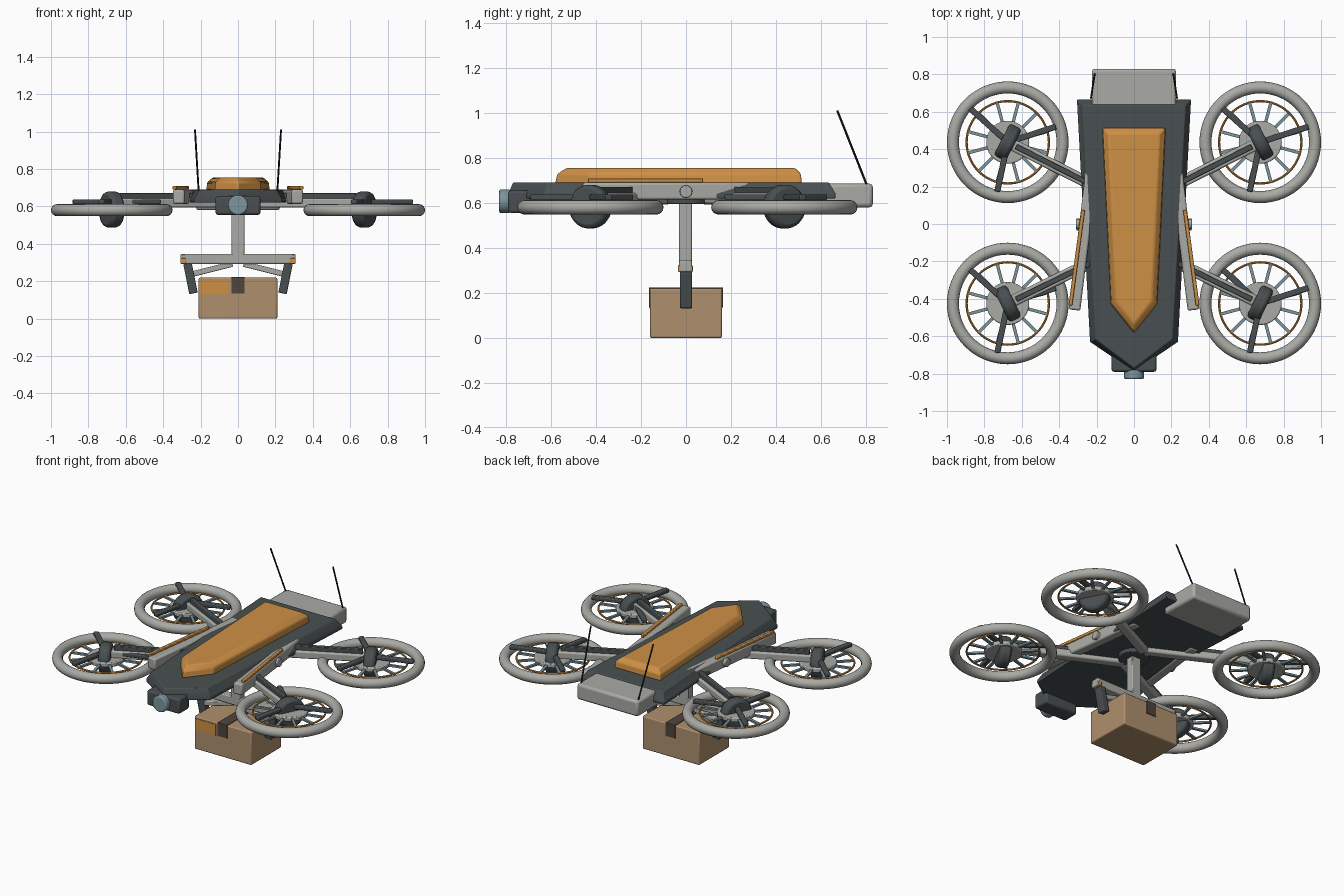
import bpy, bmesh, math
from mathutils import Vector, Matrix

cube = bpy.data.objects.get("Cube")
if cube:
    bpy.data.objects.remove(cube)


def material(name, r, g, b):
    m = bpy.data.materials.new(name)
    m.use_nodes = True
    m.diffuse_color = (r, g, b, 1)
    m.node_tree.nodes["Principled BSDF"].inputs["Base Color"].default_value = (r, g, b, 1)
    return m


ORANGE = material("orange", .62, .28, .06)
GREY = material("light grey", .40, .40, .375)
DARK = material("charcoal", .066, .078, .082)
CARD = material("cardboard", .43, .28, .155)
BLUE = material("blue grey", .20, .30, .34)
TAPE = material("brown tape", .08, .06, .045)
BLACK = material("black", .015, .016, .018)


def finish(name, bm, mat, bevel=0.0, matrix=None):
    """Turn a bmesh into a shaded object, with optional rounded edges."""
    if matrix:
        bm.transform(matrix)
    bmesh.ops.recalc_face_normals(bm, faces=bm.faces)
    me = bpy.data.meshes.new(name)
    bm.to_mesh(me)
    bm.free()
    me.materials.append(mat)
    ob = bpy.data.objects.new(name, me)
    bpy.context.collection.objects.link(ob)
    if bevel:
        mod = ob.modifiers.new("bevel", "BEVEL")
        mod.width, mod.segments, mod.limit_method = bevel, 2, 'ANGLE'
    bpy.ops.object.select_all(action='DESELECT')
    bpy.context.view_layer.objects.active = ob
    ob.select_set(True)
    bpy.ops.object.shade_smooth_by_angle(angle=math.radians(35))
    return ob


def box(name, lo, hi, mat, bevel=0.0):
    lo, hi = Vector(lo), Vector(hi)
    bm = bmesh.new()
    bmesh.ops.create_cube(bm, size=1)
    return finish(name, bm, mat, bevel,
                  Matrix.Translation((lo + hi) / 2) @ Matrix.Diagonal((*(hi - lo), 1)))


def along(a, b):
    """Frame at the middle of a-b: local x runs along it, local z stays upward."""
    x = (b - a).normalized()
    up = Vector((0, 1, 0)) if abs(x.z) > .9 else Vector((0, 0, 1))
    y = up.cross(x).normalized()
    m = Matrix((x, y, x.cross(y))).transposed().to_4x4()
    return Matrix.Translation((a + b) / 2) @ m


def beam(name, a, b, width, height, mat, bevel=0.0):
    a, b = Vector(a), Vector(b)
    bm = bmesh.new()
    bmesh.ops.create_cube(bm, size=1)
    return finish(name, bm, mat, bevel,
                  along(a, b) @ Matrix.Diagonal(((b - a).length, width, height, 1)))


def rod(name, a, b, radius, mat, sides=32, bevel=0.0):
    a, b = Vector(a), Vector(b)
    bm = bmesh.new()
    bmesh.ops.create_cone(bm, cap_ends=True, segments=sides, radius1=radius,
                          radius2=radius, depth=(b - a).length)
    return finish(name, bm, mat, bevel, along(a, b) @ Matrix.Rotation(math.pi / 2, 4, 'Y'))


def ring(name, centre, major, minor, mat, n=64, k=16):
    bm = bmesh.new()
    rows = []
    for i in range(n):
        turn = Matrix.Rotation(math.tau * i / n, 3, 'Z')
        rows.append([bm.verts.new(turn @ Vector((major + minor * math.cos(math.tau * j / k), 0,
                                                 minor * math.sin(math.tau * j / k))))
                     for j in range(k)])
    for i in range(n):
        p, q = rows[i], rows[(i + 1) % n]
        for j in range(k):
            bm.faces.new((p[j], q[j], q[(j + 1) % k], p[(j + 1) % k]))
    return finish(name, bm, mat, 0, Matrix.Translation(centre))


def hull(name, layers, mat, bevel):
    """Loft pointed outlines: each layer is z, rear x, rear y, shoulder x, shoulder y, tip y."""
    bm = bmesh.new()
    rows = []
    for z, rx, ry, sx, sy, tip in layers:
        pts = [(rx, ry), (-rx, ry), (-sx, sy), (0, tip), (sx, sy)]
        rows.append([bm.verts.new((x, y, z)) for x, y in pts])
    bm.faces.new(rows[0])
    bm.faces.new(rows[-1])
    for p, q in zip(rows, rows[1:]):
        for i in range(len(p)):
            j = (i + 1) % len(p)
            bm.faces.new((p[i], p[j], q[j], q[i]))
    return finish(name, bm, mat, bevel)


# Body shell, top cover, rear battery, camera
hull("body_shell", [(.62, .305, .665, .235, -.63, -.79),
                    (.64, .305, .665, .235, -.63, -.79),
                    (.69, .275, .635, .205, -.615, -.77)], DARK, .004)
hull("top_cover", [(.685, .17, .515, .125, -.43, -.585),
                   (.73, .165, .51, .12, -.425, -.575),
                   (.755, .135, .485, .095, -.41, -.535)], ORANGE, .008)
box("battery", (-.225, .55, .58), (.225, .83, .685), GREY, .015)
box("camera_housing", (-.12, -.79, .555), (.12, -.68, .655), DARK, .012)
rod("camera_lens", (0, -.83, .607), (0, -.78, .607), .053, BLUE, 32, .008)

# Side rails, accents, pivots and antennas
for s, side in ((1, "left"), (-1, "right")):
    beam("rail_" + side, (s * .318, -.46, .652), (s * .225, .30, .652), .062, .076, GREY, .01)
    beam("rail_accent_" + side, (s * .34, -.435, .70), (s * .272, .075, .70), .02, .018, ORANGE, .004)
    rod("rail_pivot_" + side, (s * .22, 0, .65), (s * .31, 0, .65), .028, GREY, 24, .004)
    rod("antenna_" + side, (s * .21, .805, .675), (s * .23, .672, 1.01), .005, BLACK, 8)


def rotor(tag, sx, cy):
    """One arm with its shrouded fan, propeller and motor."""
    c = Vector((sx * .675, cy, 0))
    root = Vector((0, math.copysign(.095, cy), 0))
    d = (c - root).normalized()

    def at(v, z):
        return v + Vector((0, 0, z))

    beam("arm_" + tag, at(root, .618), at(c - d * .03, .618), .062, .05, GREY, .01)
    beam("arm_strip_" + tag, at(c - d * .52, .655), at(c - d * .05, .655), .028, .032, DARK, .004)
    ring("shroud_" + tag, at(c, .58), .293, .032, GREY)
    ring("fan_ring_" + tag, at(c, .585), .22, .006, ORANGE, 64, 8)
    rod("fan_hub_" + tag, at(c, .57), at(c, .60), .115, GREY, 40, .006)
    rod("motor_" + tag, at(c - d * .036, .583), at(c + d * .036, .583), .097, DARK, 36, .018)
    for i in range(12):
        a = math.tau * (i + .5) / 12
        u = Vector((math.cos(a), math.sin(a), 0))
        beam("fan_spoke_" + tag, at(c + u * .09, .583), at(c + u * .222, .583), .017, .012, BLUE)
    for i in range(3):
        a = math.radians(18 + 120 * i)
        u = Vector((math.cos(a), math.sin(a), 0))
        beam("propeller_blade_" + tag, at(c, .625), at(c + u * .27, .625), .032, .026, DARK, .006)


for sx, side in ((1, "left"), (-1, "right")):
    rotor("rear_" + side, sx, .437)
    rotor("front_" + side, sx, -.425)

# Hanging gripper
rod("belly_disc", (0, 0, .595), (0, 0, .63), .095, DARK, 40, .005)
box("stem", (-.034, -.03, .30), (.034, .026, .61), GREY, .006)
box("crossbar", (-.308, -.03, .293), (.308, .026, .345), GREY, .006)
for s, side in ((1, "left"), (-1, "right")):
    box("bar_end_" + side, (min(s * .277, s * .307), -.036, .293),
        (max(s * .277, s * .307), .03, .323), ORANGE, .004)
    beam("claw_" + side, (s * .27, 0, .295), (s * .238, 0, .135), .046, .055, DARK, .006)
    beam("brace_" + side, (s * .03, 0, .292), (s * .25, 0, .237), .04, .03, GREY, .005)

# Parcel with tape and label
box("parcel", (-.21, -.16, 0), (.21, .16, .219), CARD, .007)
box("parcel_tape_top", (-.035, -.165, .217), (.035, .165, .223), TAPE)
for s, side in ((-1, "front"), (1, "rear")):
    box("parcel_tape_" + side, (-.035, s * .162 - .003, .135), (.035, s * .162 + .003, .223), TAPE)
box("parcel_label", (-.2, -.163, .13), (-.05, -.157, .205), ORANGE)
